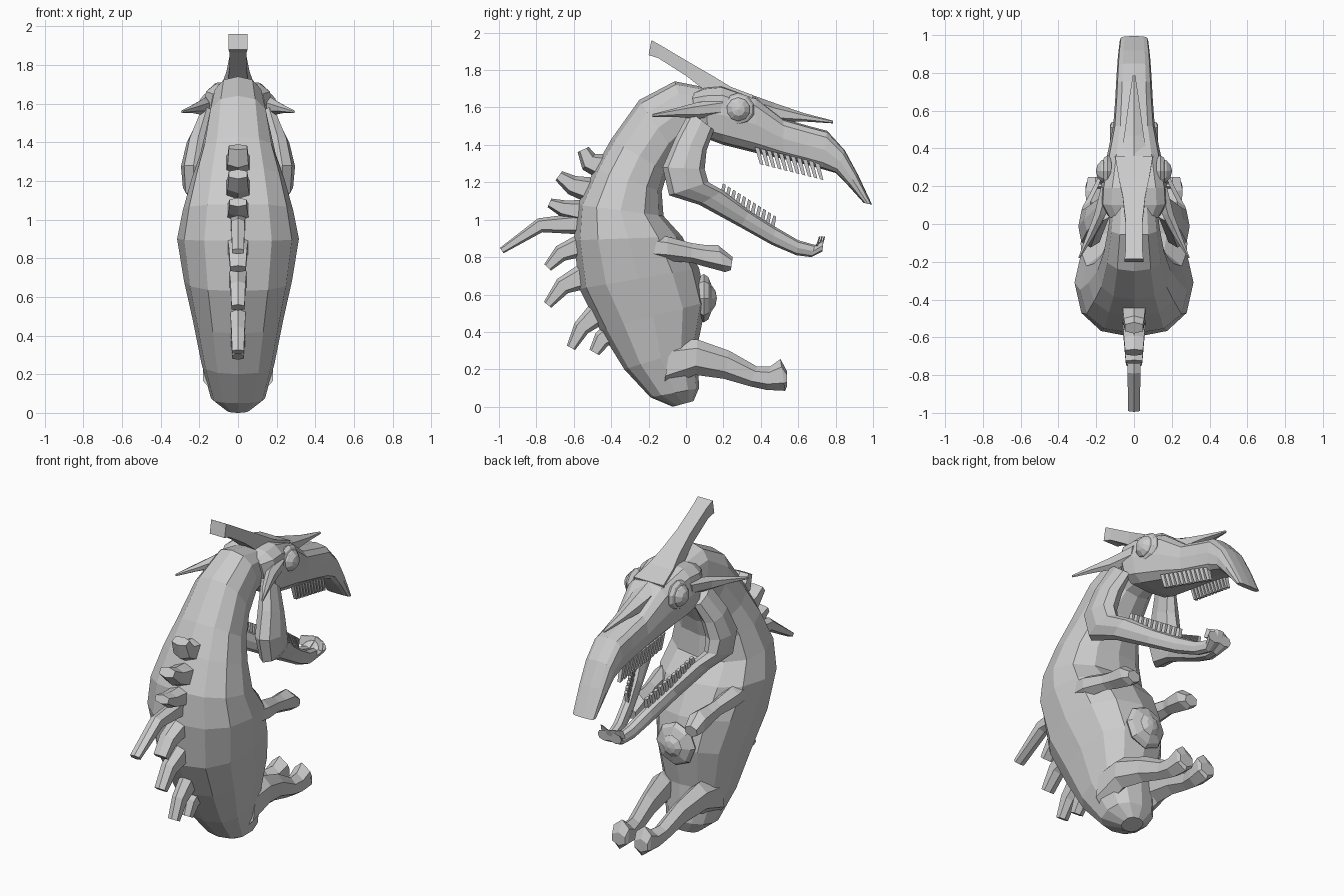
import bpy, bmesh, math
from mathutils import Vector

skin = bpy.data.materials.new("pale grey")
skin.diffuse_color = (0.6, 0.6, 0.6, 1)


def finish(name, bm):
    bmesh.ops.recalc_face_normals(bm, faces=bm.faces)
    me = bpy.data.meshes.new(name)
    bm.to_mesh(me)
    bm.free()
    me.materials.append(skin)
    ob = bpy.data.objects.new(name, me)
    bpy.context.collection.objects.link(ob)
    return ob


def mirror_x(bm):
    both = bmesh.ops.duplicate(bm, geom=bm.verts[:] + bm.edges[:] + bm.faces[:])
    for v in both["geom"]:
        if isinstance(v, bmesh.types.BMVert):
            v.co.x *= -1


def loft(name, stations, sides=8, pair=False, square=1.0):
    """Each station: upper y, z, lower y, z, half width, centre x."""
    bm = bmesh.new()
    rings = []
    for s in stations:
        a, b, w = Vector((0, s[0], s[1])), Vector((0, s[2], s[3])), s[4]
        mid, half = (a + b) / 2, (a - b) / 2
        mid.x = s[5] if len(s) > 5 else 0
        ring = []
        for i in range(sides):
            t = 2 * math.pi * (i + (0.5 if sides == 4 else 0)) / sides
            c, d = math.cos(t), math.sin(t)
            if sides == 4:
                c, d = c * 1.414, d * 1.414
            c = math.copysign(abs(c) ** square, c)
            d = math.copysign(abs(d) ** square, d)
            ring.append(bm.verts.new(mid + half * c + Vector((w * d, 0, 0))))
        rings.append(ring)
    for r, q in zip(rings, rings[1:]):
        for i in range(sides):
            j = (i + 1) % sides
            bm.faces.new((r[i], r[j], q[j], q[i]))
    bm.faces.new(rings[0])
    bm.faces.new(rings[-1][::-1])
    if pair:
        mirror_x(bm)
    return finish(name, bm)


# Curled body and neck
loft("body", [
    (.14, 1.70, .13, 1.48, .12), (-.06, 1.74, .03, 1.44, .135),
    (-.25, 1.64, -.05, 1.34, .16), (-.40, 1.43, -.10, 1.25, .195),
    (-.49, 1.27, -.13, 1.15, .24), (-.58, 1.08, -.12, 1.02, .285),
    (-.60, .89, -.02, .91, .315), (-.57, .63, .07, .74, .28),
    (-.46, .41, .11, .56, .235), (-.33, .20, .06, .32, .19),
    (-.19, .05, .07, .10, .14), (-.07, 0, .04, .03, .06)], 12, square=.85)

# Skull running into the drooping beak
loft("skull", [
    (.03, 1.68, .06, 1.50, .14), (.10, 1.71, .12, 1.43, .18),
    (.19, 1.72, .20, 1.40, .175), (.37, 1.66, .38, 1.355, .14),
    (.52, 1.54, .52, 1.325, .11), (.66, 1.50, .64, 1.295, .10),
    (.755, 1.475, .73, 1.27, .095), (.85, 1.37, .80, 1.25, .09),
    (.92, 1.24, .86, 1.19, .085), (.995, 1.08, .95, 1.09, .075)], 12, square=.6)

# Head crest, nose horn and cheek spikes
loft("crest", [
    (-.185, 1.96, -.20, 1.88, .05), (-.14, 1.935, -.15, 1.865, .045),
    (.02, 1.84, 0, 1.77, .045), (.15, 1.765, .14, 1.66, .06),
    (.24, 1.71, .24, 1.62, .08), (.36, 1.665, .34, 1.60, .10)], 4)
loft("nose_horn", [
    (.26, 1.70, .28, 1.58, .10), (.47, 1.625, .46, 1.52, .06),
    (.63, 1.57, .63, 1.525, .035), (.785, 1.53, .785, 1.515, .008)], 6)
loft("cheek_spike", [
    (.20, 1.65, .18, 1.55, .04, .14), (.05, 1.625, .05, 1.54, .035, .18),
    (-.06, 1.595, -.06, 1.55, .025, .23), (-.18, 1.565, -.18, 1.55, .006, .29)],
    6, True)

# Eyes set in a raised rim
for name, radius, depth, x in (("eye", .07, .062, .14), ("eye_rim", .088, .035, .14)):
    bm = bmesh.new()
    bmesh.ops.create_uvsphere(bm, u_segments=10, v_segments=6, radius=1)
    for v in bm.verts:
        v.co = Vector((x + v.co.z * depth, .28 + v.co.x * radius, 1.59 + v.co.y * radius))
    mirror_x(bm)
    finish(name, bm)

# Two halves of the lower jaw meeting at the chin
loft("lower_jaw", [
    (.15, 1.48, .02, 1.58, .04, .16), (.11, 1.37, -.06, 1.43, .06, .205),
    (.10, 1.27, -.125, 1.28, .065, .23), (.12, 1.20, -.09, 1.13, .055, .23),
    (.20, 1.155, .07, 1.08, .042, .19), (.34, 1.05, .29, .96, .037, .12),
    (.48, .96, .46, .865, .035, .07), (.60, .89, .59, .81, .035, .04),
    (.69, .865, .67, .80, .03, .025), (.735, .895, .73, .83, .045, .035)],
    8, True, .85)


def teeth(name, start, end, count, drop, size):
    bm = bmesh.new()
    start, end = Vector(start), Vector(end)
    along = (end - start).normalized()
    drop = Vector(drop)
    for i in range(count):
        p = start.lerp(end, i / (count - 1))
        cube = bmesh.ops.create_cube(bm, size=1)["verts"]
        for v in cube:
            c = v.co.copy()
            taper = .75 if c.z > 0 else 1
            v.co = (p + along * c.y * size * taper + drop * (c.z + .5)
                    + Vector((c.x * size * taper, 0, 0)))
    mirror_x(bm)
    finish(name, bm)


# Tooth rows
teeth("upper_teeth", (.105, .38, 1.385), (.065, .70, 1.305), 11, (0, .025, -.09), .026)
teeth("lower_teeth", (.18, .19, 1.12), (.07, .46, .95), 11, (0, .015, .07), .025)
teeth("chin_teeth", (.06, .70, .86), (.015, .725, .86), 3, (0, .015, .05), .022)

# Arms with blunt hands
loft("arm", [
    (-.24, .93, -.26, .79, .05, .23), (-.10, .91, -.10, .78, .055, .235),
    (.03, .875, .03, .77, .04, .22), (.10, .865, .08, .755, .05, .21),
    (.17, .865, .21, .72, .06, .205), (.25, .80, .24, .73, .045, .205)], 6, True)

# Legs turning inward to upturned feet
loft("leg", [
    (-.08, .36, -.12, .10, .07, .12), (.06, .36, .05, .17, .065, .125),
    (.23, .30, .20, .15, .05, .105), (.38, .215, .34, .11, .045, .09),
    (.45, .215, .43, .09, .055, .08), (.505, .255, .53, .085, .06, .075),
    (.54, .19, .54, .11, .05, .075)], 6, True)

# Round belly button with a raised middle
bm = bmesh.new()
for radius, depth, y in ((.13, .05, .095), (.075, .05, .115)):
    ball = bmesh.ops.create_uvsphere(bm, u_segments=8, v_segments=6, radius=1)["verts"]
    for v in ball:
        v.co = Vector((v.co.x * radius, y + v.co.z * depth, .58 + v.co.y * radius))
finish("belly_button", bm)

# Back spines: root, bend and tip as y, z, then root and tip thickness, half width
spines = [
    ((-.43, 1.28), (-.52, 1.31), (-.55, 1.375), .15, .065, .07),
    ((-.48, 1.15), (-.61, 1.185), (-.68, 1.235), .15, .06, .07),
    ((-.52, 1.04), (-.66, 1.06), (-.73, 1.09), .13, .05, .065),
    ((-.54, .98), (-.78, .97), (-.985, .835), .12, .035, .045),
    ((-.54, .87), (-.67, .82), (-.74, .745), .13, .05, .06),
    ((-.54, .70), (-.66, .645), (-.74, .545), .14, .05, .05),
    ((-.47, .50), (-.56, .42), (-.615, .315), .13, .05, .045),
    ((-.38, .40), (-.45, .36), (-.49, .29), .13, .06, .045)]
for i, (root, bend, tip, t0, t1, w) in enumerate(spines):
    pts = [Vector(p) for p in (root, bend, tip)]
    dirs = [pts[1] - pts[0], pts[2] - pts[0], pts[2] - pts[1]]
    rows = []
    for p, d, t, k in zip(pts, dirs, (t0, (t0 + t1) / 2, t1), (1, .85, .75)):
        n = Vector((d.y, -d.x)).normalized() * t / 2
        rows.append((p.x + n.x, p.y + n.y, p.x - n.x, p.y - n.y, w * k))
    loft(f"back_spine_{i + 1}", rows, 6, square=.7)
